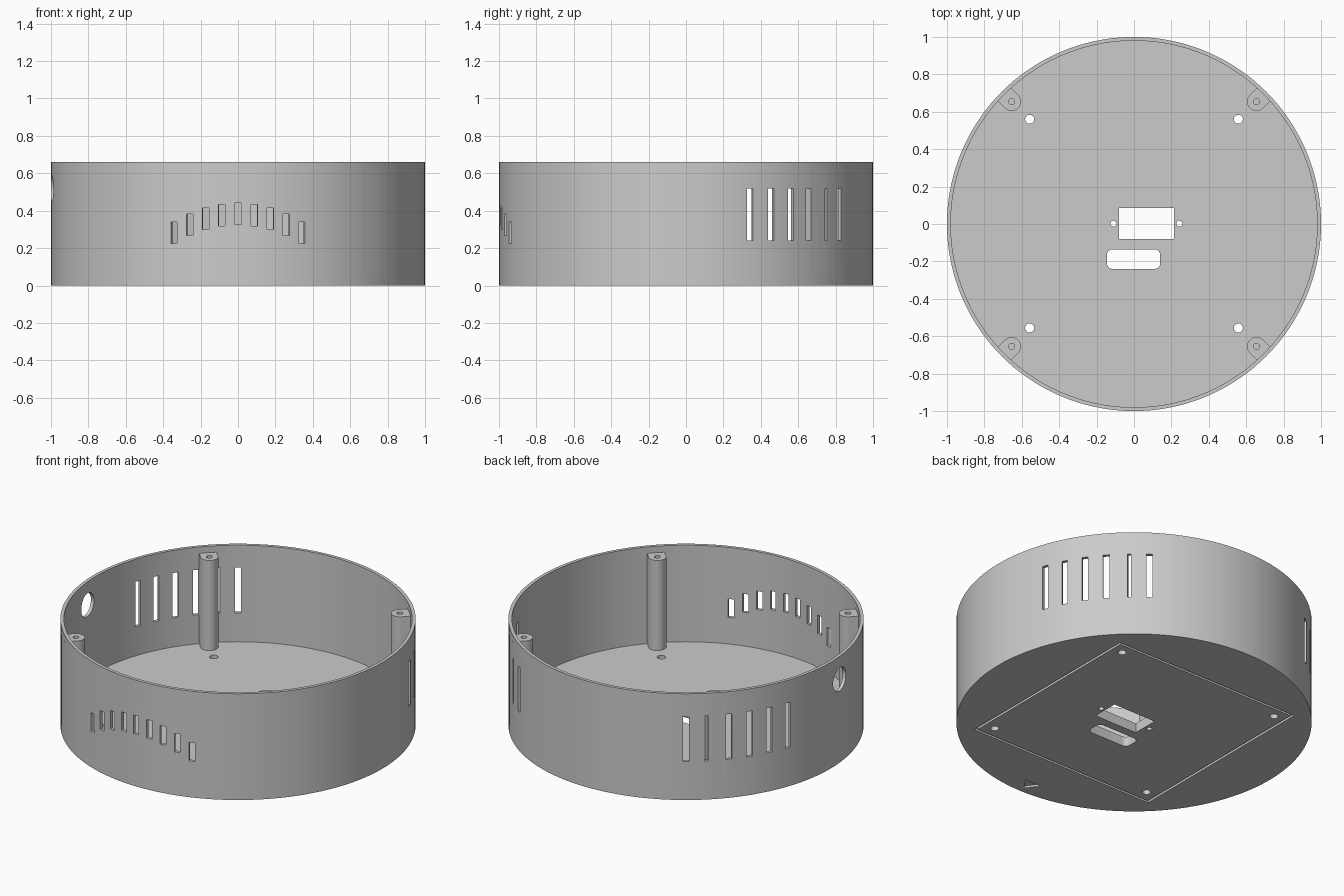
import bpy, bmesh, math
from mathutils import Matrix

cube = bpy.data.objects.get("Cube")
if cube:
    bpy.data.objects.remove(cube, do_unlink=True)

HEIGHT, FLOOR, INNER, SEGMENTS = 0.66, 0.06, 0.98, 144
POST_TOP, POST_R, POST_DIST = 0.62, 0.05, 0.926

grey = bpy.data.materials.new("light_grey_plastic")
grey.use_nodes = True
colour = (0.6, 0.6, 0.6, 1)
grey.diffuse_color = colour
bsdf = next(n for n in grey.node_tree.nodes if n.type == 'BSDF_PRINCIPLED')
bsdf.inputs["Base Color"].default_value = colour


def turn(degrees):
    return Matrix.Rotation(math.radians(degrees), 4, 'Z')


def prism(bm, points, z0, z1, matrix=Matrix()):
    """Extrude a flat counter-clockwise outline from z0 to z1."""
    low = [bm.verts.new(matrix @ Matrix.Translation((x, y, z0)).translation) for x, y in points]
    high = [bm.verts.new(matrix @ Matrix.Translation((x, y, z1)).translation) for x, y in points]
    bm.faces.new(low[::-1])
    bm.faces.new(high)
    for i in range(len(points)):
        j = (i + 1) % len(points)
        bm.faces.new((low[i], low[j], high[j], high[i]))


def box(x0, x1, y0, y1):
    return [(x0, y0), (x1, y0), (x1, y1), (x0, y1)]


def arc(cx, cy, r, start, end, steps):
    angles = [math.radians(start + (end - start) * i / steps) for i in range(steps + 1)]
    return [(cx + r * math.cos(a), cy + r * math.sin(a)) for a in angles]


def circle(cx, cy, r, steps=32):
    return arc(cx, cy, r, 0, 360, steps)[:-1]


def make_object(name, bm):
    bmesh.ops.recalc_face_normals(bm, faces=bm.faces)
    mesh = bpy.data.meshes.new(name)
    bm.to_mesh(mesh)
    bm.free()
    obj = bpy.data.objects.new(name, mesh)
    bpy.context.collection.objects.link(obj)
    mesh.materials.append(grey)
    return obj


def cut(obj, bm):
    """Subtract the cutter mesh from the object, then discard the cutter."""
    cutter = make_object("cutter", bm)
    cutter.hide_render = True
    mod = obj.modifiers.new("cut", 'BOOLEAN')
    mod.operation, mod.solver, mod.object = 'DIFFERENCE', 'EXACT', cutter
    mod.use_self = True
    bpy.context.view_layer.update()
    graph = bpy.context.evaluated_depsgraph_get()
    result = bpy.data.meshes.new_from_object(obj.evaluated_get(graph))
    obj.modifiers.clear()
    obj.data = result
    bpy.data.objects.remove(cutter, do_unlink=True)


def smooth(obj):
    bpy.ops.object.select_all(action='DESELECT')
    obj.select_set(True)
    bpy.context.view_layer.objects.active = obj
    bpy.ops.object.shade_smooth_by_angle(angle=math.radians(30))


# Round open case: solid drum, hollowed from above
bm = bmesh.new()
prism(bm, circle(0, 0, 1, SEGMENTS), 0, HEIGHT)
case = make_object("round_case", bm)
bm = bmesh.new()
prism(bm, circle(0, 0, INNER, SEGMENTS), FLOOR, HEIGHT + 0.2)
cut(case, bm)

bm = bmesh.new()
slot = box(0.9, 1.1, -0.0175, 0.0175)
# Arched row of short front vents
for step in range(-4, 5):
    top = 0.44 - 0.1 * (step / 4) ** 2
    prism(bm, slot, top - 0.115, top, turn(-90 + 5 * step))
# Tall vents on both sides
for step in range(6):
    angle = 20 + 7 * step
    for a in (angle, 180 - angle):
        prism(bm, slot, 0.24, 0.52, turn(a))
# Round cable hole in the side wall
tilt = Matrix.Translation((0, 0, 0.517)) @ turn(185) @ Matrix.Rotation(math.pi / 2, 4, 'Y')
prism(bm, circle(0, 0, 0.072), 0.9, 1.1, tilt)
# Floor openings: connector window, its screw holes, rounded slot, mounting holes
below, above = -0.1, FLOOR + 0.1
prism(bm, box(-0.08, 0.215, -0.08, 0.085), below, above)
for x in (-0.11, 0.243):
    prism(bm, circle(x, 0.002, 0.016), below, above)
rounded = []
for x, y, start in ((0.11, -0.165, 0), (-0.115, -0.165, 90),
                    (-0.115, -0.21, 180), (0.11, -0.21, 270)):
    rounded += arc(x, y, 0.03, start, start + 90, 6)
prism(bm, rounded, below, above)
for x in (-0.558, 0.558):
    for y in (-0.556, 0.56):
        prism(bm, circle(x, y, 0.024), below, above)
# Square groove and front arrow engraved underneath
for side in range(4):
    prism(bm, box(0.625, 0.64, -0.64, 0.64), below, 0.015, turn(90 * side))
prism(bm, [(-0.055, -0.885), (0, -0.96), (0.055, -0.885)], below, 0.012)
cut(case, bm)
smooth(case)

# Four screw posts, each with a web reaching the wall
names = ("back_left", "back_right", "front_right", "front_left")
for i, name in enumerate(names):
    place = turn(45 + 90 * i)
    outline = arc(POST_DIST, 0, POST_R, 90, 270, 20)
    outline += [(0.9992, -POST_R), (0.9992, POST_R)]
    bm = bmesh.new()
    prism(bm, outline, FLOOR - 0.005, POST_TOP, place)
    post = make_object(name + "_screw_post", bm)
    bm = bmesh.new()
    prism(bm, circle(POST_DIST, 0, 0.017, 24), 0.4, POST_TOP + 0.1, place)
    cut(post, bm)
    smooth(post)
